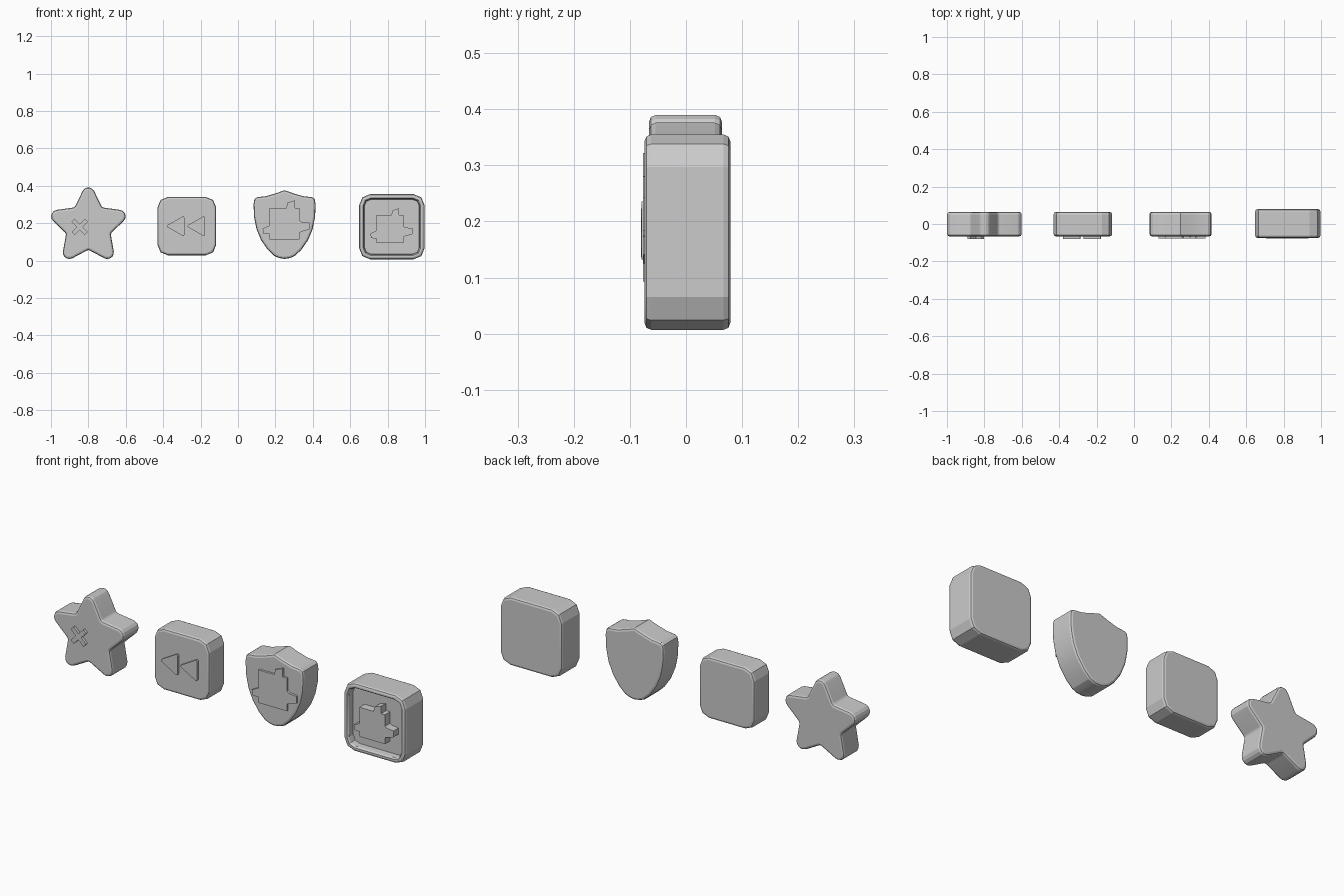
import bpy, bmesh, math
from mathutils import Vector

if "Cube" in bpy.data.objects:
    bpy.data.objects.remove(bpy.data.objects["Cube"])

grey = bpy.data.materials.new("light_grey")
grey.diffuse_color = (0.6, 0.6, 0.6, 1)
grey.use_nodes = True
grey.node_tree.nodes["Principled BSDF"].inputs["Base Color"].default_value = grey.diffuse_color


def rounded(points, radii, segments):
    """Replace each outline corner by an arc of the given radius."""
    out = []
    n = len(points)
    for i in range(n):
        p = Vector(points[i])
        a = (Vector(points[i - 1]) - p).normalized()
        b = (Vector(points[(i + 1) % n]) - p).normalized()
        half = a.angle(b) / 2
        r = radii[i % len(radii)]
        centre = p + (a + b).normalized() * (r / math.sin(half))
        start = p + a * (r / math.tan(half)) - centre
        end = p + b * (r / math.tan(half)) - centre
        sweep = start.angle_signed(end)
        ang = math.atan2(start.y, start.x)
        for k in range(segments + 1):
            t = ang - sweep * k / segments
            out.append((centre.x + r * math.cos(t), centre.y + r * math.sin(t)))
    return out


def slab(name, outline, y_front, y_back, bevel=0.0, recess=()):
    """Extrude an XZ outline along Y, soften its rims, optionally sink the front."""
    bm = bmesh.new()
    face = bm.faces.new([bm.verts.new((x, y_front, z)) for x, z in outline])
    ext = bmesh.ops.extrude_face_region(bm, geom=[face])
    verts = [g for g in ext["geom"] if isinstance(g, bmesh.types.BMVert)]
    bmesh.ops.translate(bm, verts=verts, vec=(0, y_back - y_front, 0))
    bmesh.ops.recalc_face_normals(bm, faces=bm.faces)
    if bevel:
        rims = [e for e in bm.edges
                if abs(e.verts[0].co.y - e.verts[1].co.y) < 1e-5]
        bmesh.ops.bevel(bm, geom=rims, offset=bevel, segments=2,
                        profile=0.5, affect='EDGES', clamp_overlap=True)
    for thickness, depth in recess:
        bm.normal_update()
        front = max((f for f in bm.faces if f.normal.y < -0.99),
                    key=lambda f: f.calc_area())
        bmesh.ops.inset_region(bm, faces=[front], thickness=thickness,
                               depth=depth, use_even_offset=True)
    mesh = bpy.data.meshes.new(name)
    bm.to_mesh(mesh)
    bm.free()
    mesh.materials.append(grey)
    obj = bpy.data.objects.new(name, mesh)
    bpy.context.collection.objects.link(obj)
    bpy.ops.object.select_all(action='DESELECT')
    obj.select_set(True)
    bpy.context.view_layer.objects.active = obj
    bpy.ops.object.shade_smooth_by_angle(angle=math.radians(20))
    return obj


def placed(points, cx, cz, s=1.0):
    return [(cx + x * s, cz + z * s) for x, z in points]


def rectangle(x0, x1, z0, z1):
    return [(x0, z0), (x1, z0), (x1, z1), (x0, z1)]


FRONT, BACK = -0.066, 0.064

# Star badge: alternating tips and valleys, all rounded
star = []
for i in range(10):
    r = 0.125 if i % 2 else 0.253
    a = math.pi / 2 + i * math.pi / 5
    star.append((-0.8 + r * math.cos(a), 0.183 + r * math.sin(a)))
slab("star_body", rounded(star, [0.035, 0.02], 5), FRONT, BACK, 0.012)

# Diagonal cross on the star: one twelve-sided outline
w, l = 0.011, 0.05
cross = []
for k in range(4):
    a = math.pi / 4 + k * math.pi / 2
    for x, z in ((w, -w), (l, -w), (l, w)):
        cross.append((x * math.cos(a) - z * math.sin(a),
                      x * math.sin(a) + z * math.cos(a)))
slab("star_cross", placed(cross, -0.846, 0.18), -0.08, -0.05)

# Square badge with two arrowheads pointing left
slab("square_body", rounded(rectangle(-0.43, -0.117, 0.028, 0.34), [0.055], 2),
     FRONT, BACK, 0.012)
arrow = [(0, 0), (0.1, -0.057), (0.1, 0.057)]
for side, x in (("left", -0.387), ("right", -0.277)):
    slab(side + "_arrowhead", rounded(placed(arrow, x, 0.184), [0.006], 2),
         -0.079, -0.05)

# Shield badge: mirrored half outline, top centre to bottom centre
half = [(0.055, 0.357), (0.1, 0.344), (0.147, 0.339), (0.161, 0.329),
        (0.166, 0.30), (0.163, 0.232), (0.15, 0.168), (0.126, 0.11),
        (0.09, 0.058), (0.054, 0.024), (0.027, 0.013)]
shield = ([(0, 0.376)] + half + [(0, 0.009)]
          + [(-x, z) for x, z in reversed(half)])
slab("shield_body", placed(shield, 0.249, 0), FRONT, BACK, 0.012)

# Framed badge: deep tray with a stepped rim
slab("tray_body", rounded(rectangle(0.648, 0.997, 0.007, 0.355), [0.058], 2),
     -0.074, 0.079, 0.012,
     recess=((0.008, 0), (0.006, -0.008), (0.002, -0.03)))

# Jigsaw piece used on the shield and in the tray
jigsaw = [(-0.072, -0.075), (0.072, -0.075), (0.072, -0.043), (0.082, -0.038),
          (0.12, -0.027), (0.12, 0.005), (0.082, 0.009), (0.072, 0.016),
          (0.072, 0.075), (0.05, 0.075), (0.05, 0.112), (0.014, 0.1),
          (0.008, 0.075), (-0.072, 0.075), (-0.072, -0.008),
          (-0.105, -0.024), (-0.1, -0.048), (-0.072, -0.05)]
slab("shield_jigsaw", placed(jigsaw, 0.249, 0.197, 1.12), -0.077, -0.05)
slab("tray_jigsaw", placed(jigsaw, 0.812, 0.168), -0.077, -0.03)
